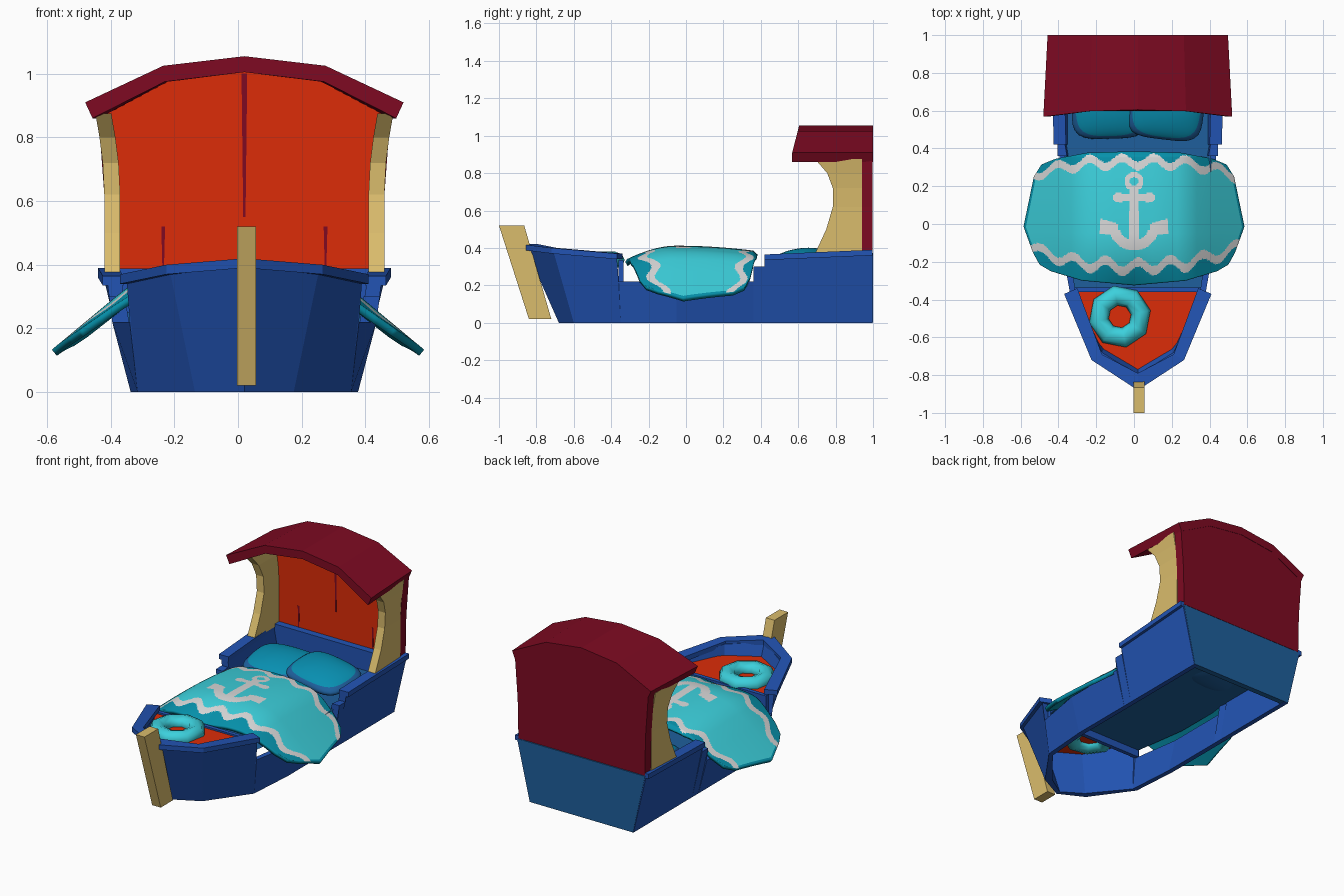
import bpy, bmesh, math
from mathutils import Matrix

if "Cube" in bpy.data.objects:
    bpy.data.objects.remove(bpy.data.objects["Cube"])

CX = 0.02  # boat centre line


def mat(name, hexcol):
    m = bpy.data.materials.new(name)
    c = [int(hexcol[i:i + 2], 16) / 255 for i in (0, 2, 4)]
    m.diffuse_color = [v / 12.92 if v <= 0.04045 else ((v + 0.055) / 1.055) ** 2.4 for v in c] + [1]
    m.use_nodes = True
    m.node_tree.nodes["Principled BSDF"].inputs["Base Color"].default_value = m.diffuse_color
    return m


BLUE = mat("hull blue", "2254B4")
STEEL = mat("steel blue", "1E5F9C")
RED = mat("orange red", "DC2C08")
MAROON = mat("maroon", "7E0A22")
TAN = mat("tan wood", "DABC6C")
CYAN = mat("cyan", "3CD0DC")
TEAL = mat("teal", "0692AC")
PILLOW = mat("pillow teal", "0890B2")
GREY = mat("light grey", "D8D8D8")


def make(name, bm, mats, smooth=None):
    bmesh.ops.remove_doubles(bm, verts=bm.verts, dist=1e-5)
    bmesh.ops.recalc_face_normals(bm, faces=bm.faces)
    me = bpy.data.meshes.new(name)
    bm.to_mesh(me)
    bm.free()
    ob = bpy.data.objects.new(name, me)
    bpy.context.collection.objects.link(ob)
    for m in mats:
        me.materials.append(m)
    if smooth:
        bpy.ops.object.select_all(action='DESELECT')
        ob.select_set(True)
        bpy.context.view_layer.objects.active = ob
        bpy.ops.object.shade_smooth_by_angle(angle=math.radians(smooth))
    return ob


def loft(bm, rings):
    vs = [[bm.verts.new(p) for p in r] for r in rings]
    n = len(vs[0])
    for a, b in zip(vs, vs[1:]):
        for i in range(n):
            j = (i + 1) % n
            bm.faces.new((a[i], a[j], b[j], b[i]))
    bm.faces.new(vs[0])
    bm.faces.new(vs[-1])


def solid(name, rings, m):
    bm = bmesh.new()
    loft(bm, rings)
    return make(name, bm, [m])


def both_sides(name, rings, m):
    # same loft on both sides of the centre line
    bm = bmesh.new()
    for s in (-1, 1):
        loft(bm, [[(CX + s * x, y, z) for x, y, z in r] for r in rings])
    return make(name, bm, [m])


def prism_z(name, outline, z0, z1, m):
    return solid(name, [[(CX + x, y, z) for x, y in outline] for z in (z0, z1)], m)


def sheet(name, outline, z, m):
    bm = bmesh.new()
    bm.faces.new([bm.verts.new((CX + x, y, z)) for x, y in outline])
    ob = make(name, bm, [m])
    if ob.data.polygons[0].normal.z < 0:
        ob.data.flip_normals()


def interp(pts, x):
    for (a, fa), (b, fb) in zip(pts, pts[1:]):
        if x <= b:
            return fa + (fb - fa) * (x - a) / (b - a)
    return pts[-1][1]


# hull walls: y bottom, half bottom, y top, half top, z top, inner half, inner y
stations = [(-.68, 0, -.86, 0, .405, 0, -.80), (-.60, .155, -.71, .235, .385, .19, -.68),
            (-.35, .335, -.37, .37, .355, .33, -.37), (-.35, .335, -.36, .36, .22, .33, -.36),
            (-.05, .357, -.05, .415, .22, .375, -.05), (.36, .357, .36, .415, .22, .375, .36),
            (.36, .357, .36, .425, .30, .375, .36), (.42, .357, .42, .425, .30, .385, .42),
            (.42, .357, .42, .43, .345, .385, .42), (.998, .357, .998, .442, .36, .395, .998)]
both_sides("hull_walls", [[(hb, yb, 0), (ht, yt, zt), (hi, yi, zt), (max(hb - .03, 0), yb + .03 * (hb < .3), 0)]
                          for yb, hb, yt, ht, zt, hi, yi in stations], BLUE)

# rims on bow and stern
bow_rim = [(0, -.88, 0, -.79, .42), (.245, -.72, .19, -.69, .40), (.39, -.37, .32, -.34, .37)]
both_sides("bow_rim", [[(a, y, z - .03), (a, y, z), (b, w, z), (b, w, z - .03)]
                       for a, y, b, w, z in bow_rim], BLUE)
both_sides("stern_rim", [[(h, y, z - .03), (h, y, z), (h - .065, y, z), (h - .065, y, z - .03)]
                         for h, y, z in ((.445, .42, .365), (.46, .997, .39))], BLUE)
prism_z("headboard_ledge", [(-.4, .89), (.4, .89), (.4, .96), (-.4, .96)], .25, .388, BLUE)

# stern panel
solid("stern_panel", [[(CX + s * h, y, z) for s, h, z in
                       ((-1, .355, .001), (1, .355, .001), (1, .438, .372), (-1, .438, .372))]
                      for y in (.965, 1.0)], STEEL)

# mattress, bow deck and bulkhead (hull is open underneath)
sheet("mattress", [(-.335, -.34), (.335, -.34), (.385, 0), (.39, .97), (-.39, .97), (-.385, 0)], .265, STEEL)
sheet("bow_deck", [(-.335, -.345), (-.19, -.68), (0, -.79), (.19, -.68), (.335, -.345)], .325, RED)
prism_z("bow_bulkhead", [(-.335, -.36), (.335, -.36), (.335, -.335), (-.335, -.335)], .22, .335, BLUE)

# stem post
solid("stem_post", [[(x, y, z) for y, z in ((-1, .52), (-.865, .52), (-.72, .02), (-.84, .02))]
                    for x in (-.003, .056)], TAN)

# canopy roof
upper = [(-.5, .91), (-.255, 1.025), (0, 1.055), (.255, 1.025), (.5, .91)]
lower = [(.477, .86), (.25, .975), (0, 1.005), (-.25, .975), (-.477, .86)]
prof = upper + lower
yf = [.568 + .037 * max(0, (z - .91)) / .145 for x, z in upper]
yf = yf + yf[::-1]
solid("canopy_roof", [[(CX + x, y, z) for (x, z), y in zip(prof, yf)],
                      [(CX + x * .955, 1.0, z) for x, z in prof]], MAROON)

# canopy back wall, red lining and thin plank seams
wall = [(-.435, .375), (.435, .375), (.44, .62), (.46, .89), (.25, 1.0), (0, 1.03), (-.25, 1.0), (-.46, .89), (-.44, .62)]
solid("canopy_back", [[(CX + x, y, z) for x, z in wall] for y in (.94, .998)], MAROON)
solid("canopy_lining", [[(CX + x * .96, y, z - .01) for x, z in wall] for y in (.933, .939)], RED)
for name, x, z0, z1, w in (("centre_seam", 0, .55, 1.0, .009), ("left_seam", -.255, .385, .52, .006),
                           ("right_seam", .255, .385, .52, .006)):
    solid(name, [[(CX + x - w * .4, y, z0), (CX + x + w * .4, y, z0), (CX + x + w, y, z1), (CX + x - w, y, z1)]
                 for y in (.931, .934)], MAROON)

# curved side supports
levels = [(.37, .69, .44), (.50, .75, .44), (.62, .785, .44), (.72, .785, .445), (.80, .755, .455), (.875, .69, .468)]
both_sides("canopy_supports", [[(h, y, z), (h, .94, z), (h - .05, .94, z), (h - .05, y, z)]
                               for z, y, h in levels], TAN)

# life ring
bm = bmesh.new()
N, M = 8, 8
tv = [[bm.verts.new((-.075 + (.113 + .053 * math.cos(b)) * math.cos(a),
                     -.49 + (.113 + .053 * math.cos(b)) * math.sin(a), .335 + .045 * math.sin(b)))
       for b in [2 * math.pi * j / M for j in range(M)]] for a in [2 * math.pi * i / N + .2 for i in range(N)]]
for i in range(N):
    for j in range(M):
        k, l = (i + 1) % N, (j + 1) % M
        bm.faces.new((tv[i][j], tv[k][j], tv[k][l], tv[i][l]))
make("life_ring", bm, [CYAN], 60)


# pillows: squarish cushions with an oval teal patch
def pillow(name, loc, size, tilt, roll, turn):
    bm = bmesh.new()
    bmesh.ops.create_uvsphere(bm, u_segments=40, v_segments=20, radius=1)
    for f in bm.faces:
        f.material_index = 1 if f.calc_center_median().z > .5 else 0
    for v in bm.verts:
        r = math.hypot(v.co.x, v.co.y)
        if r > 1e-6:
            c, s = abs(v.co.x / r), abs(v.co.y / r)
            k = 1 + (1 / (c ** 4 + s ** 4) ** .25 - 1) * r ** 3
            v.co.x *= k
            v.co.y *= k
    rot = Matrix.Rotation(turn, 4, 'Z') @ Matrix.Rotation(roll, 4, 'Y') @ Matrix.Rotation(tilt, 4, 'X')
    bmesh.ops.transform(bm, verts=bm.verts, matrix=Matrix.Translation(loc) @ rot @ Matrix.Diagonal((*size, 1)))
    make(name, bm, [STEEL, PILLOW], 60)


pillow("left_pillow", (-.13, .61, .315), (.20, .16, .06), .14, 0, .03)
pillow("right_pillow", (.17, .60, .335), (.20, .155, .06), .16, .08, -.12)


# blanket with painted waves and anchor
def anchor(x, y):
    a = abs(x)
    if .023 < math.hypot(x, y - .225) < .05:
        return True
    if a < .025 and -.12 < y < .185:
        return True
    if a < .085 and abs(y - .14) < .018 or math.hypot(a - .082, y - .14) < .028:
        return True
    if y < -.03 and .08 < math.hypot(x, y + .005) < .135:
        return True
    return .085 < a < .18 and -.055 < y < .03 and y < .03 - (.18 - a) * .3


def front_edge(u):
    return interp([(0, -.325), (.55, -.30), (.88, -.25), (1, -.215)], abs(u))


def back_edge(u):
    return interp([(0, .385), (.5, .378), (.85, .345), (1, .315)], abs(u))


def blanket_mat(x, y, u):
    wave = math.sin(x * 2 * math.pi / .17 + .8)
    df = y - front_edge(u) - .095 - .027 * wave
    db = back_edge(u) - y - .055 - .023 * wave
    if abs(df) < .025 or abs(db) < .023 or anchor(x, y):
        return 1
    return 2 if df < 0 or db < 0 or abs(u) > .975 else 0


def crown(a):
    # averaged profile gives a soft bend over the hull edge
    pts = [(0, .413), (.15, .407), (.28, .378), (.36, .32), (.585, .133), (.7, .04)]
    return sum(interp(pts, abs(a + k * .015)) for k in range(-3, 4)) / 7


NU, NV = 180, 110
bm = bmesh.new()
grid = []
for j in range(NV + 1):
    t = j / NV
    w = interp([(0, .50), (.12, .535), (.38, .585), (.88, .53), (1, .49)], t)
    row = []
    for i in range(NU + 1):
        u = 2 * i / NU - 1
        x = u * w
        y = front_edge(u) * (1 - t) + back_edge(u) * t
        d = y + .05
        z = crown(x) - (.025 * (d / .4) ** 2 if d > 0 else .026 * (d / .15) ** 2 * max(0, 1 - abs(u) * .7))
        z -= .02 * max(0, (y - .36) / .025)
        row.append(bm.verts.new((x, y, z)))
    grid.append(row)
for j in range(NV):
    for i in range(NU):
        f = bm.faces.new((grid[j][i], grid[j][i + 1], grid[j + 1][i + 1], grid[j + 1][i]))
        c = f.calc_center_median()
        f.material_index = blanket_mat(c.x, c.y, 2 * (i + .5) / NU - 1)
blanket = make("blanket", bm, [CYAN, GREY, TEAL], 60)
if blanket.data.polygons[len(blanket.data.polygons) // 2].normal.z < 0:
    blanket.data.flip_normals()
# thickness, teal underneath
so = blanket.modifiers.new("thickness", 'SOLIDIFY')
so.thickness = .025
so.offset = -1
so.material_offset = 2
so.material_offset_rim = 2
